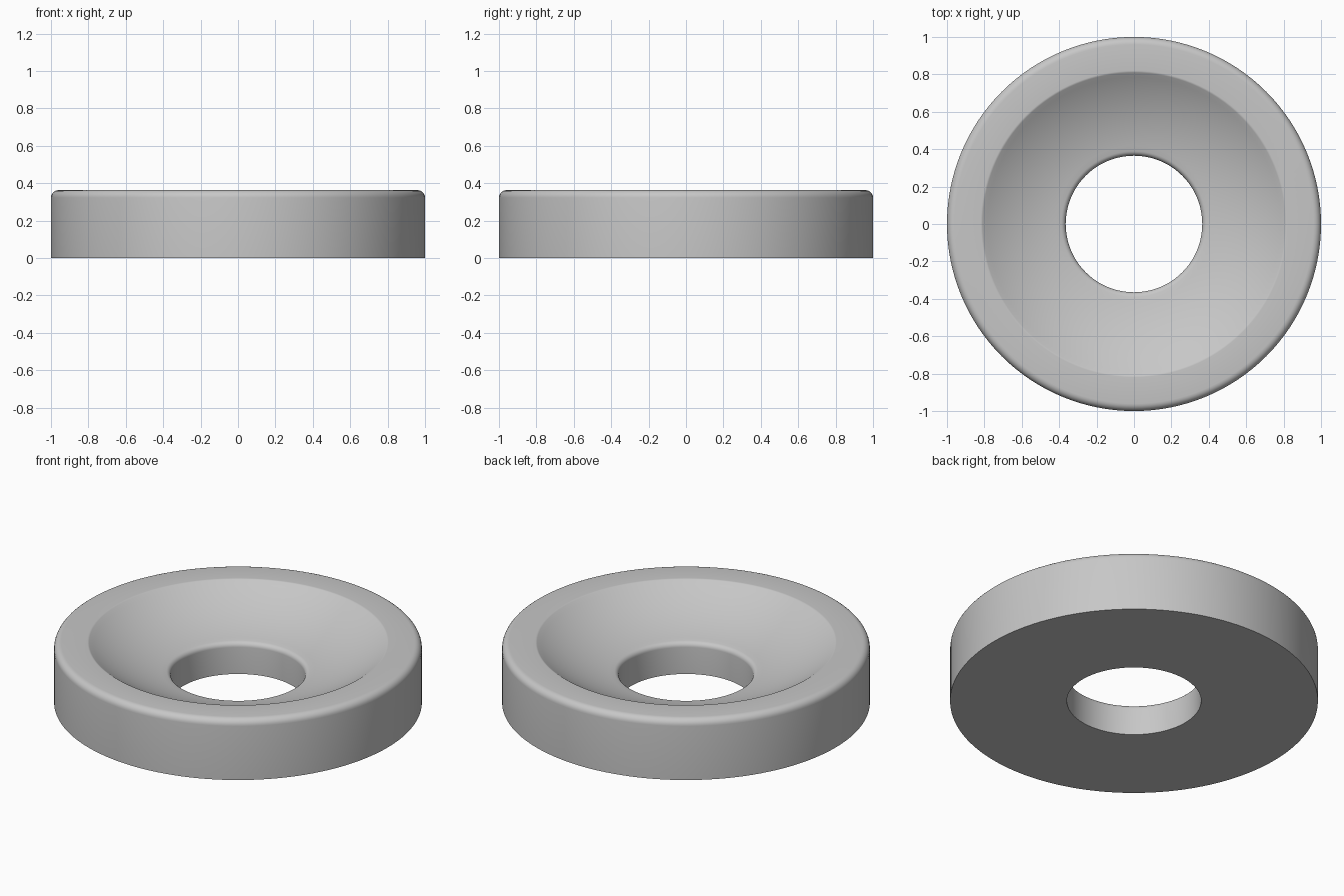
import bpy, bmesh, math

if "Cube" in bpy.data.objects:
    bpy.data.objects.remove(bpy.data.objects["Cube"])

SEGMENTS = 128
HEIGHT = 0.363
HOLE = 0.365


def arc(cx, cz, radius, start, end, steps):
    """Points on a circle in the (radius, height) plane, angles in degrees."""
    pts = []
    for i in range(steps + 1):
        a = math.radians(start + (end - start) * i / steps)
        pts.append((cx + radius * math.cos(a), cz + radius * math.sin(a)))
    return pts


# Cross-section: base, rounded outer edge, rim, dished seat, rounded hole edge
LIP, RIM, EDGE = 0.03, 0.02, 0.04
SLOPE_IN, SLOPE_OUT = 10, 34
profile = [(HOLE, 0), (1, 0)]
profile += arc(1 - EDGE, HEIGHT - EDGE, EDGE, 0, 90, 6)
profile += arc(0.82, HEIGHT - RIM, RIM, 90, 90 + SLOPE_OUT, 4)
lip = arc(HOLE + LIP, 0.16, LIP, 90 + SLOPE_IN, 180, 6)

# Dished seat: slope eases from the rim down to the hole edge
(r0, z0), (r1, z1) = profile[-1], lip[0]
dish = arc(0, 0, 1, SLOPE_OUT - 90, SLOPE_IN - 90, 16)
(a0, b0), (a1, b1) = dish[0], dish[-1]
profile += [(r0 + (a - a0) * (r1 - r0) / (a1 - a0),
             z0 + (b - b0) * (z1 - z0) / (b1 - b0)) for a, b in dish[1:-1]]
profile += lip

# Revolve the closed cross-section around z
bm = bmesh.new()
rings = []
for k in range(SEGMENTS):
    t = 2 * math.pi * k / SEGMENTS
    rings.append([bm.verts.new((r * math.cos(t), r * math.sin(t), z))
                  for r, z in profile])
n = len(profile)
for k in range(SEGMENTS):
    a, b = rings[k], rings[(k + 1) % SEGMENTS]
    for i in range(n):
        j = (i + 1) % n
        bm.faces.new((a[i], b[i], b[j], a[j]))
bmesh.ops.recalc_face_normals(bm, faces=bm.faces)
mesh = bpy.data.meshes.new("dished_washer")
bm.to_mesh(mesh)
bm.free()

washer = bpy.data.objects.new("dished_washer", mesh)
bpy.context.collection.objects.link(washer)
grey = bpy.data.materials.new("light grey metal")
grey.diffuse_color = (0.57, 0.57, 0.57, 1)
grey.use_nodes = True
grey.node_tree.nodes["Principled BSDF"].inputs["Base Color"].default_value = grey.diffuse_color
mesh.materials.append(grey)

# Smooth shading with a crisp base edge
bpy.context.view_layer.objects.active = washer
washer.select_set(True)
bpy.ops.object.shade_smooth_by_angle(angle=math.radians(35))
